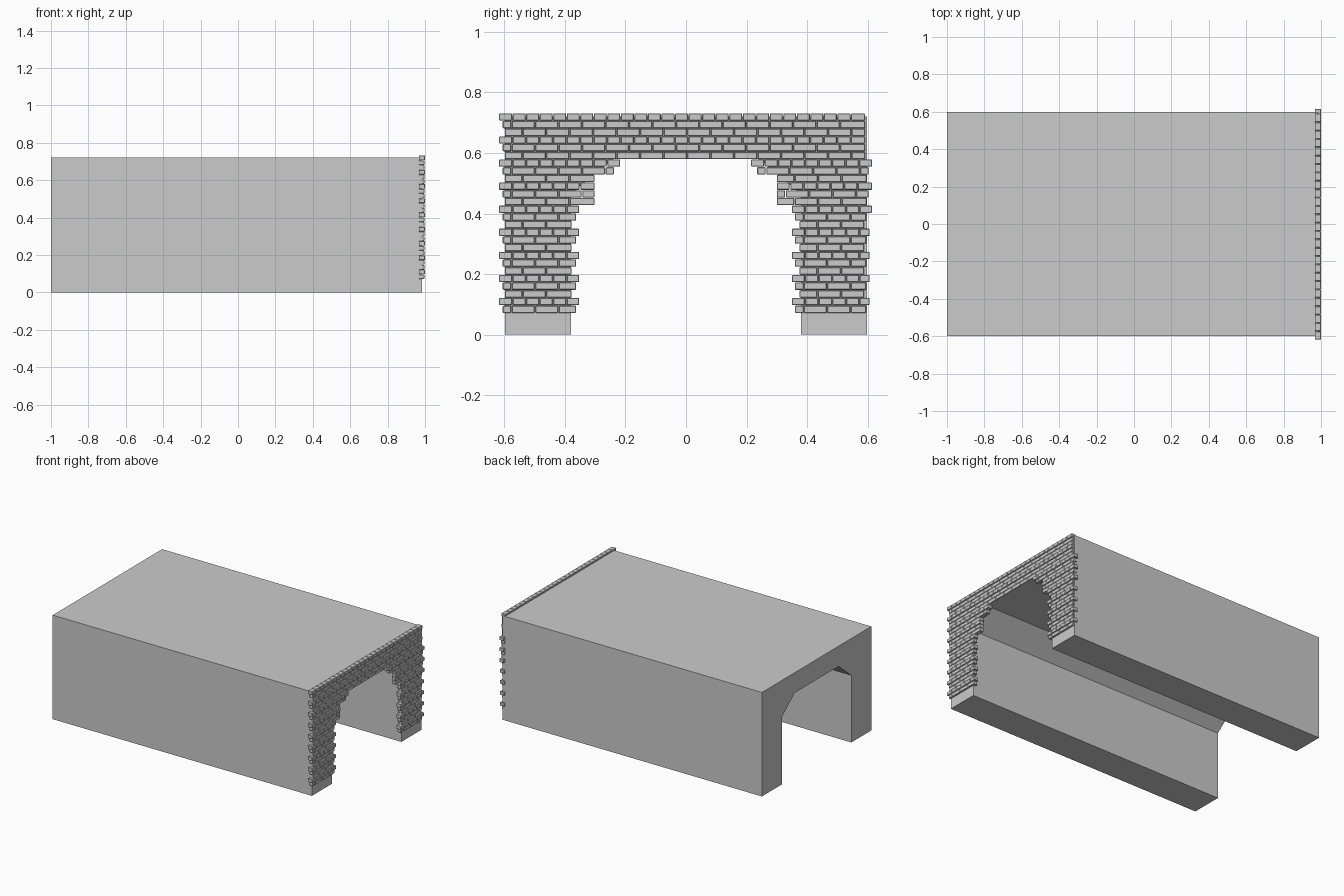
import bpy, bmesh
from mathutils import Matrix

if "Cube" in bpy.data.objects:
    bpy.data.objects.remove(bpy.data.objects["Cube"])

# Tunnel body: arch cross-section extruded along x
half = [(0.598, 0.0), (0.598, 0.72)]
inner = [(0.38, 0.0), (0.38, 0.465), (0.24, 0.58)]
profile = ([(-0.598, 0), (-0.598, 0.72)] + [(y, z) for y, z in reversed(half)]
           + inner + [(-y, z) for y, z in reversed(inner)])
bm = bmesh.new()
face = bm.faces.new([bm.verts.new((-1.0, y, z)) for y, z in profile])
ext = bmesh.ops.extrude_face_region(bm, geom=[face])
bmesh.ops.translate(bm, vec=(1.985, 0, 0),
                    verts=[g for g in ext["geom"] if isinstance(g, bmesh.types.BMVert)])
bmesh.ops.recalc_face_normals(bm, faces=bm.faces)
mesh = bpy.data.meshes.new("tunnel_body")
bm.to_mesh(mesh)
bm.free()
bpy.context.collection.objects.link(bpy.data.objects.new("tunnel_body", mesh))

# Brick facing: 26 courses in a repeating three-course bond
ROW, Z0, GAP = 0.0254, 0.072, 0.0025
bm = bmesh.new()


def brick(y0, y1, z0, x1):
    x0, h = 0.967, ROW - 0.0015
    m = (Matrix.Translation(((x0 + x1) / 2, (y0 + y1) / 2, z0 + h / 2))
         @ Matrix.Diagonal((x1 - x0, y1 - y0, h, 1)))
    bmesh.ops.create_cube(bm, size=1, matrix=m)


def course(y0, y1, z, width, first, x1):
    """Fill one course; the first brick may be cut short."""
    y, w = y0, first
    while y < y1 - 0.01:
        end = min(y + w, y1)
        if y1 - end < 0.012:
            end = y1
        brick(y, end - GAP, z, x1)
        y, w = end, width


for i in range(26):
    z = Z0 + i * ROW
    # outer end, pier inner end, brick width, first brick, front plane
    outer, pier, width, first, x1 = [
        (0.605, 0.360, 0.0775, 0.030, 0.996),
        (0.617, 0.350, 0.0447, 0.0447, 1.0),
        (0.598, 0.375, 0.0775, 0.060, 0.996)][i % 3]
    if i >= 20:                       # lintel courses
        course(-outer, 0.593, z, width, first, x1)
        continue
    if i >= 18:                       # corbelled steps of the arch
        pier = 0.235 if i == 18 else 0.215
    elif i >= 14:
        pier = 0.30
    course(-outer, -pier, z, width, first, x1)
    course(pier, outer if i >= 13 else outer - 0.008, z, width, first, x1)

mesh = bpy.data.meshes.new("brick_facing")
bm.to_mesh(mesh)
bm.free()
facing = bpy.data.objects.new("brick_facing", mesh)
bpy.context.collection.objects.link(facing)
bevel = facing.modifiers.new("worn_edges", "BEVEL")
bevel.width = 0.002
bevel.segments = 1
